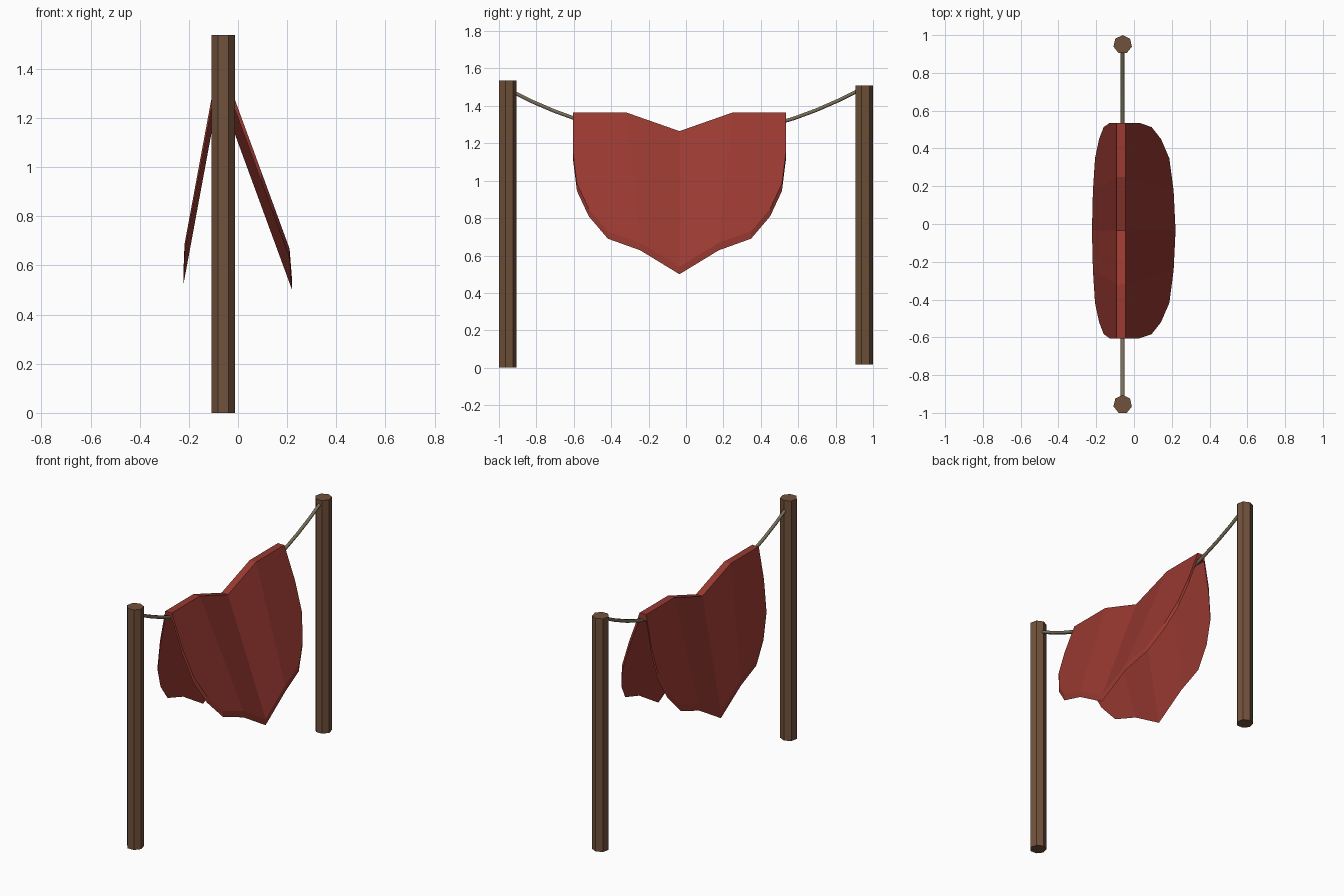
import bpy
import bmesh

default_cube = bpy.data.objects.get("Cube")
if default_cube:
    bpy.data.objects.remove(default_cube)

AXIS_X = -0.06          # line of posts and rope
CLOTH_Y = -0.035        # middle of the cloth
DROP = 0.04             # vertical thickness of the cloth


def make_material(name, rgb):
    mat = bpy.data.materials.new(name)
    mat.use_nodes = True
    mat.diffuse_color = (*rgb, 1)
    bsdf = next(n for n in mat.node_tree.nodes if n.type == 'BSDF_PRINCIPLED')
    bsdf.inputs["Base Color"].default_value = (*rgb, 1)
    return mat


wood = make_material("brown_wood", (0.165, 0.083, 0.044))
red = make_material("red_cloth", (0.32, 0.042, 0.031))
hemp = make_material("grey_hemp", (0.19, 0.16, 0.1))


def add_object(name, data, mat):
    obj = bpy.data.objects.new(name, data)
    data.materials.append(mat)
    bpy.context.collection.objects.link(obj)
    return obj


# Seven-sided posts
def make_post(name, y, bottom, top):
    bpy.ops.mesh.primitive_cylinder_add(
        vertices=7, radius=0.05, depth=top - bottom,
        location=(AXIS_X, y, (top + bottom) / 2))
    post = bpy.context.object
    post.name = name
    post.data.materials.append(wood)


make_post("front_post", -0.955, 0, 1.537)
make_post("back_post", 0.95, 0.017, 1.51)

# Sagging rope between the posts
curve = bpy.data.curves.new("rope", 'CURVE')
curve.dimensions = '3D'
curve.bevel_depth = 0.011
curve.bevel_resolution = 1
spline = curve.splines.new('POLY')
STEPS = 16
spline.points.add(STEPS)
for i, point in enumerate(spline.points):
    y = -0.94 + 1.87 * i / STEPS
    point.co = (AXIS_X, y, 1.235 + 0.285 * (y + 0.01) ** 2, 1)
add_object("rope", curve, hemp)

# Cloth folded over the rope: (ridge y, ridge z, hem y, hem z) from middle to end
half = [(0, 1.265, 0, 0.54), (0.285, 1.365, 0.21, 0.668),
        (0.42, 1.365, 0.383, 0.73), (0.5, 1.365, 0.485, 0.85),
        (0.55, 1.365, 0.548, 0.985), (0.57, 1.365, 0.57, 1.16)]
columns = [(-a, b, -c, d) for a, b, c, d in reversed(half[1:])] + half

bm = bmesh.new()
rows = []
for ridge_y, ridge_z, hem_y, hem_z in columns:
    depth = ridge_z - hem_z
    short = depth * 0.974
    profile = [(-0.092 - 0.185 * short, hem_y, ridge_z - short),
               (-0.092, ridge_y, ridge_z),
               (-0.046, ridge_y, ridge_z),
               (-0.046 + 0.367 * depth, hem_y, hem_z)]
    rows.append([bm.verts.new((x, y + CLOTH_Y, z)) for x, y, z in profile])
for a, b in zip(rows, rows[1:]):
    for k in range(3):
        bm.faces.new((a[k], a[k + 1], b[k + 1], b[k]))

# Give the sheet its thickness
sheet = list(bm.faces)
copy = bmesh.ops.duplicate(bm, geom=list(bm.verts) + list(bm.edges) + sheet)
lower = [g for g in copy["geom"] if isinstance(g, bmesh.types.BMVert)]
bmesh.ops.translate(bm, verts=lower, vec=(0, 0, -DROP))
rim = [e for e in bm.edges if e.is_boundary]
bmesh.ops.bridge_loops(bm, edges=rim)
bmesh.ops.recalc_face_normals(bm, faces=bm.faces)
cloth_mesh = bpy.data.meshes.new("hanging_cloth")
bm.to_mesh(cloth_mesh)
bm.free()
add_object("hanging_cloth", cloth_mesh, red)
